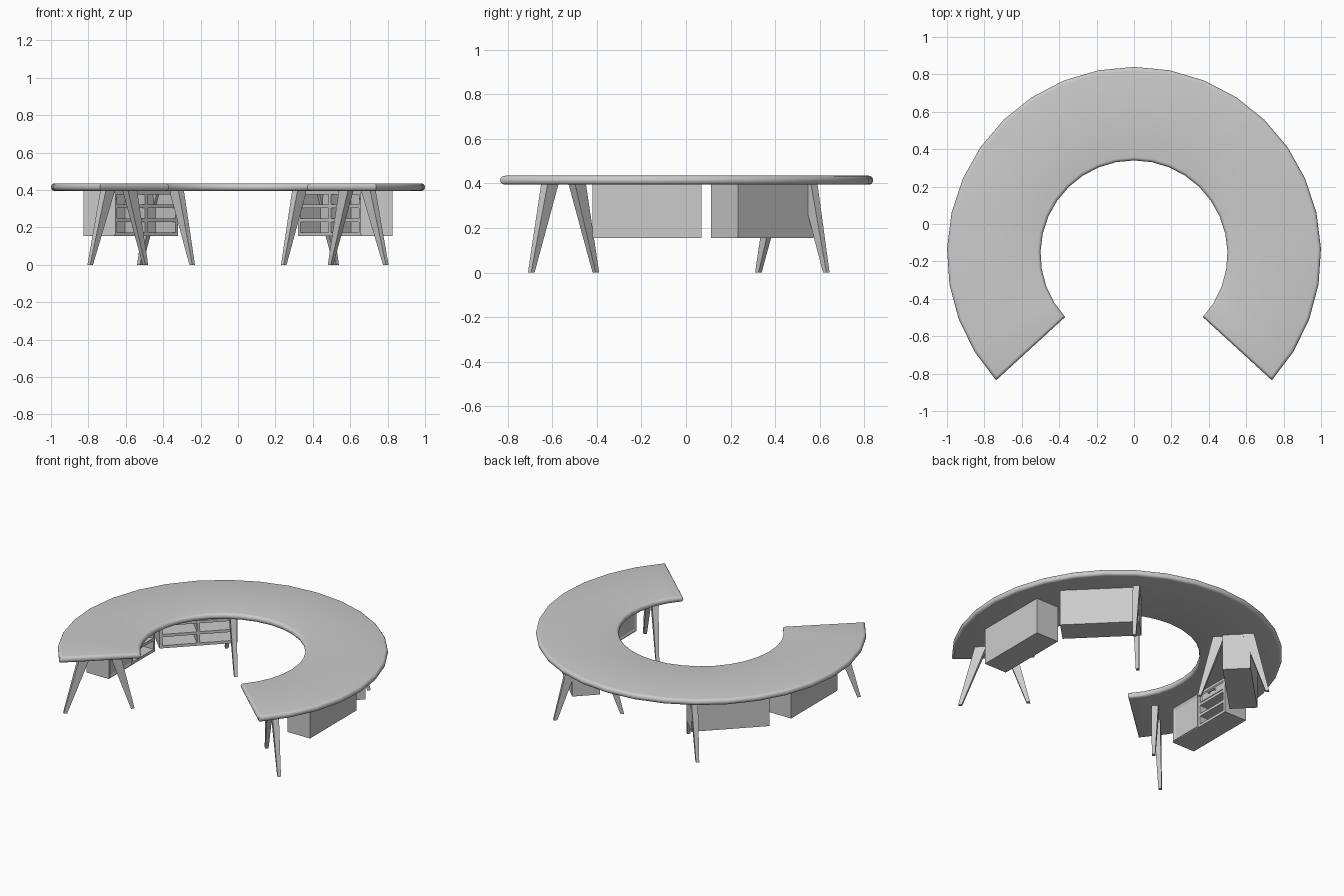
import bpy, bmesh
from math import radians, sin, cos, pi
from mathutils import Matrix, Vector

if "Cube" in bpy.data.objects:
    bpy.data.objects.remove(bpy.data.objects["Cube"])

CY = -0.16                 # centre of the ring in y
Z0, Z1 = 0.395, 0.435      # underside and top of the desktop


def finish(bm, name, matrix=None):
    bmesh.ops.recalc_face_normals(bm, faces=bm.faces)
    me = bpy.data.meshes.new(name)
    bm.to_mesh(me)
    bm.free()
    ob = bpy.data.objects.new(name, me)
    bpy.context.collection.objects.link(ob)
    if matrix:
        ob.matrix_world = matrix
    return ob


def box(bm, center, size):
    m = Matrix.Translation(center) @ Matrix.Diagonal((*size, 1))
    return bmesh.ops.create_cube(bm, size=1, matrix=m)["verts"]


# Horseshoe desktop with a full bullnose edge
def desktop():
    bm = bmesh.new()
    n, a0, a1 = 24, radians(-42.5), radians(222.5)
    rows = []
    for i in range(n + 1):
        a = a0 + (a1 - a0) * i / n
        rows.append([bm.verts.new((r * cos(a), CY + r * sin(a), z))
                     for r, z in ((0.5, Z0), (1, Z0), (1, Z1), (0.5, Z1))])
    for p, q in zip(rows, rows[1:]):
        for k in range(4):
            j = (k + 1) % 4
            bm.faces.new((p[k], p[j], q[j], q[k]))
    bm.faces.new(rows[0])
    bm.faces.new(rows[-1][::-1])
    bmesh.ops.recalc_face_normals(bm, faces=bm.faces)
    rim = [e for e in bm.edges
           if abs(e.verts[0].co.z - e.verts[1].co.z) < 1e-5
           and e.calc_face_angle(0) > radians(60)]
    bmesh.ops.bevel(bm, geom=rim, offset=0.0185, segments=4, profile=0.5,
                    affect='EDGES', clamp_overlap=True)
    ob = finish(bm, "desktop")
    bpy.context.view_layer.objects.active = ob
    ob.select_set(True)
    bpy.ops.object.shade_smooth_by_angle(angle=radians(40))
    ob.select_set(False)


# Tapered splayed leg; d is the horizontal direction of the pair
def leg(name, foot, top, d):
    bm = bmesh.new()
    u = Vector((*d, 0)).normalized()
    v = Vector((-u.y, u.x, 0))
    rings = []
    for c, w, t in ((Vector((*foot, 0)), 0.022, 0.02),
                    (Vector((*top, Z0 + 0.01)), 0.07, 0.042)):
        rings.append([bm.verts.new(c + u * w / 2 * i + v * t / 2 * j)
                      for i, j in ((-1, -1), (1, -1), (1, 1), (-1, 1))])
    a, b = rings
    bm.faces.new(a)
    bm.faces.new(b)
    for k in range(4):
        j = (k + 1) % 4
        bm.faces.new((a[k], a[j], b[j], b[k]))
    finish(bm, name)


# Cabinet carcass, open towards local -y, two bays of three shelves
def cabinet(name, w, d, m, bays):
    h, t = 0.24, 0.018
    bm = bmesh.new()
    box(bm, (0, d / 2 - t / 2, 0), (w, t, h))
    for x in (-w / 2 + t / 2, 0, w / 2 - t / 2):
        box(bm, (x, 0, 0), (t, d, h))
    for z in (-1, 1):
        box(bm, (0, 0, z * (h - t) / 2), (w, d, t))
    for b in bays:
        for z in (-0.037, 0.037):
            box(bm, (b * w / 4, 0, z), (w / 2, d - 0.004, t))
    finish(bm, name, m)


# Front panel with a recessed centre
def panel(name, center, size, inset, m):
    bm = bmesh.new()
    box(bm, center, size)
    bm.normal_update()
    f = [f for f in bm.faces if f.normal.y < -0.9]
    bmesh.ops.inset_individual(bm, faces=f, thickness=inset, depth=-0.006)
    finish(bm, name, m)


def handle(name, center, length, m):
    bm = bmesh.new()
    x, y, z = center
    box(bm, (x, y - 0.012, z), (length, 0.006, 0.008))
    for i in (-1, 1):
        box(bm, (x + i * (length / 2 - 0.003), y - 0.006, z), (0.006, 0.012, 0.008))
    finish(bm, name, m)


desktop()
for s, side in ((-1, "left"), (1, "right")):
    # Leg pairs at the open ends and towards the back
    leg(side + "_front_outer_leg", (s * 0.79, -0.695), (s * 0.695, -0.61), (s, -1))
    leg(side + "_front_inner_leg", (s * 0.495, -0.405), (s * 0.58, -0.49), (s, -1))
    leg(side + "_back_outer_leg", (s * 0.525, 0.63), (s * 0.44, 0.55), (s, 1))
    leg(side + "_back_inner_leg", (s * 0.245, 0.325), (s * 0.33, 0.41), (s, 1))

    # Angled open shelf cabinet at the back
    m = Matrix.Translation((s * 0.55, 0.343, 0.275)) @ Matrix.Rotation(-s * pi / 4, 4, 'Z')
    cabinet(side + "_back_shelves", 0.48, 0.17, m, (-1, 1))

    # Side cabinet with door, drawer and shelves
    m = Matrix.Translation((s * 0.743, -0.175, 0.275)) @ Matrix.Rotation(-s * pi / 2, 4, 'Z')
    cabinet(side + "_side_cabinet", 0.49, 0.165, m, (-s,))
    panel(side + "_door", (s * 0.1225, -0.08, 0), (0.23, 0.014, 0.225), 0.022, m)
    panel(side + "_drawer", (-s * 0.1225, -0.078, 0.074), (0.215, 0.012, 0.058), 0.01, m)
    handle(side + "_drawer_handle", (-s * 0.1225, -0.078, 0.078), 0.06, m)
